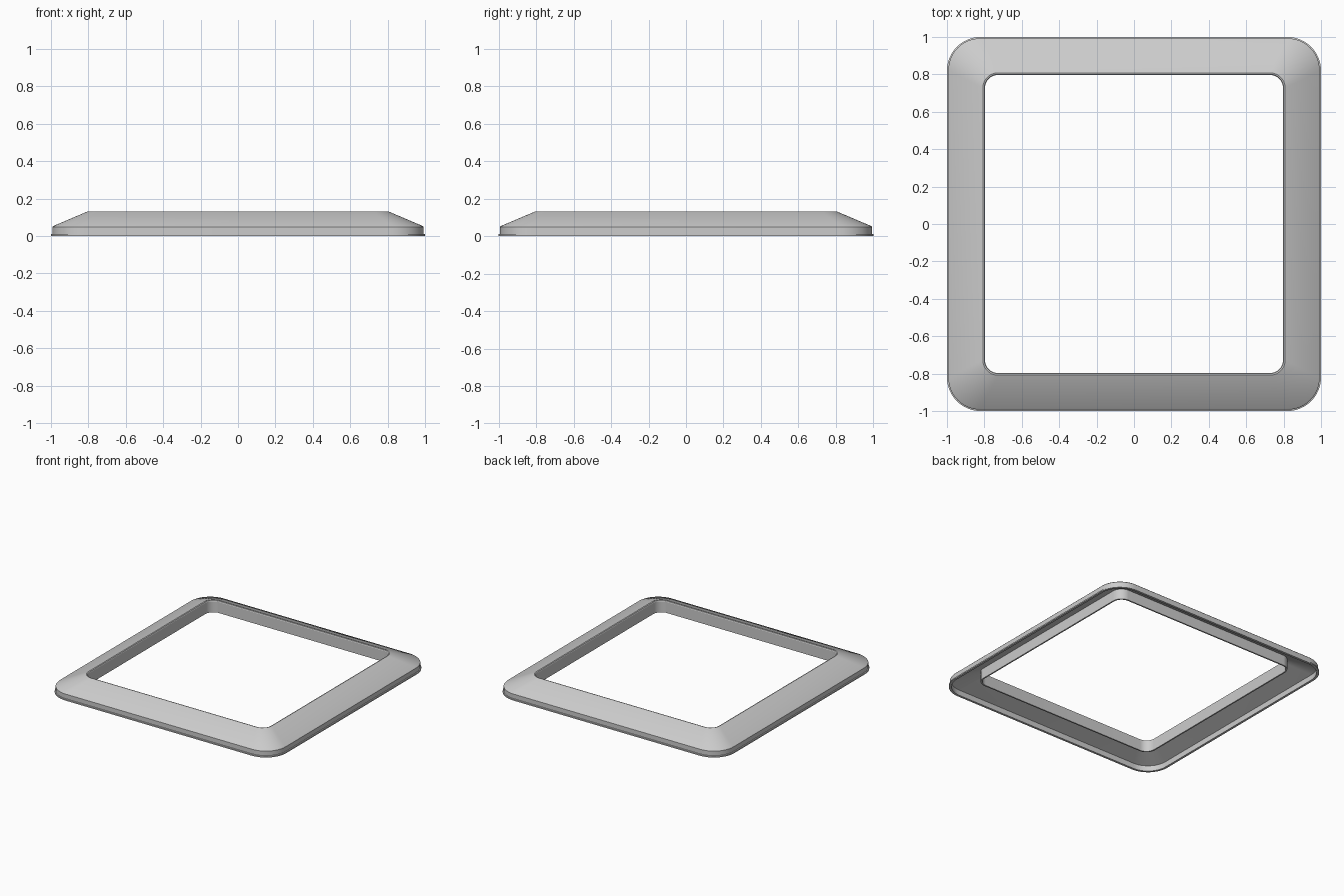
import bpy, bmesh, math

if "Cube" in bpy.data.objects:
    bpy.data.objects.remove(bpy.data.objects["Cube"])

SEG = 12  # steps per rounded corner


def ring(bm, half, radius, z):
    """Rounded square loop of vertices."""
    c = half - radius
    verts = []
    for q, (sx, sy) in enumerate([(1, 1), (-1, 1), (-1, -1), (1, -1)]):
        for i in range(SEG + 1):
            a = math.pi / 2 * (q + i / SEG)
            verts.append(bm.verts.new((sx * c + radius * math.cos(a),
                                       sy * c + radius * math.sin(a), z)))
    return verts


# Closed cross-section of the hollow bezel: half width, corner radius, height
profile = [
    (1.0, 0.18, 0.0),      # foot lip
    (1.0, 0.18, 0.01),
    (0.993, 0.173, 0.012),
    (0.993, 0.173, 0.048),  # outer wall
    (0.987, 0.168, 0.054),
    (0.813, 0.085, 0.128),  # sloped face
    (0.808, 0.08, 0.13),
    (0.80, 0.072, 0.128),   # inner rim
    (0.797, 0.07, 0.122),
    (0.797, 0.07, 0.035),   # inner wall
    (0.808, 0.08, 0.035),
    (0.808, 0.08, 0.117),   # hollow underside
    (0.982, 0.163, 0.043),
    (0.982, 0.163, 0.0),
]

bm = bmesh.new()
rings = [ring(bm, *p) for p in profile]
n = len(rings[0])
for k, a in enumerate(rings):
    b = rings[(k + 1) % len(rings)]
    for i in range(n):
        j = (i + 1) % n
        bm.faces.new((a[i], a[j], b[j], b[i]))
bmesh.ops.recalc_face_normals(bm, faces=bm.faces)

mesh = bpy.data.meshes.new("bezel_frame")
bm.to_mesh(mesh)
bm.free()
frame = bpy.data.objects.new("bezel_frame", mesh)
bpy.context.collection.objects.link(frame)
bpy.context.view_layer.objects.active = frame
frame.select_set(True)
bpy.ops.object.shade_smooth_by_angle(angle=math.radians(25))
